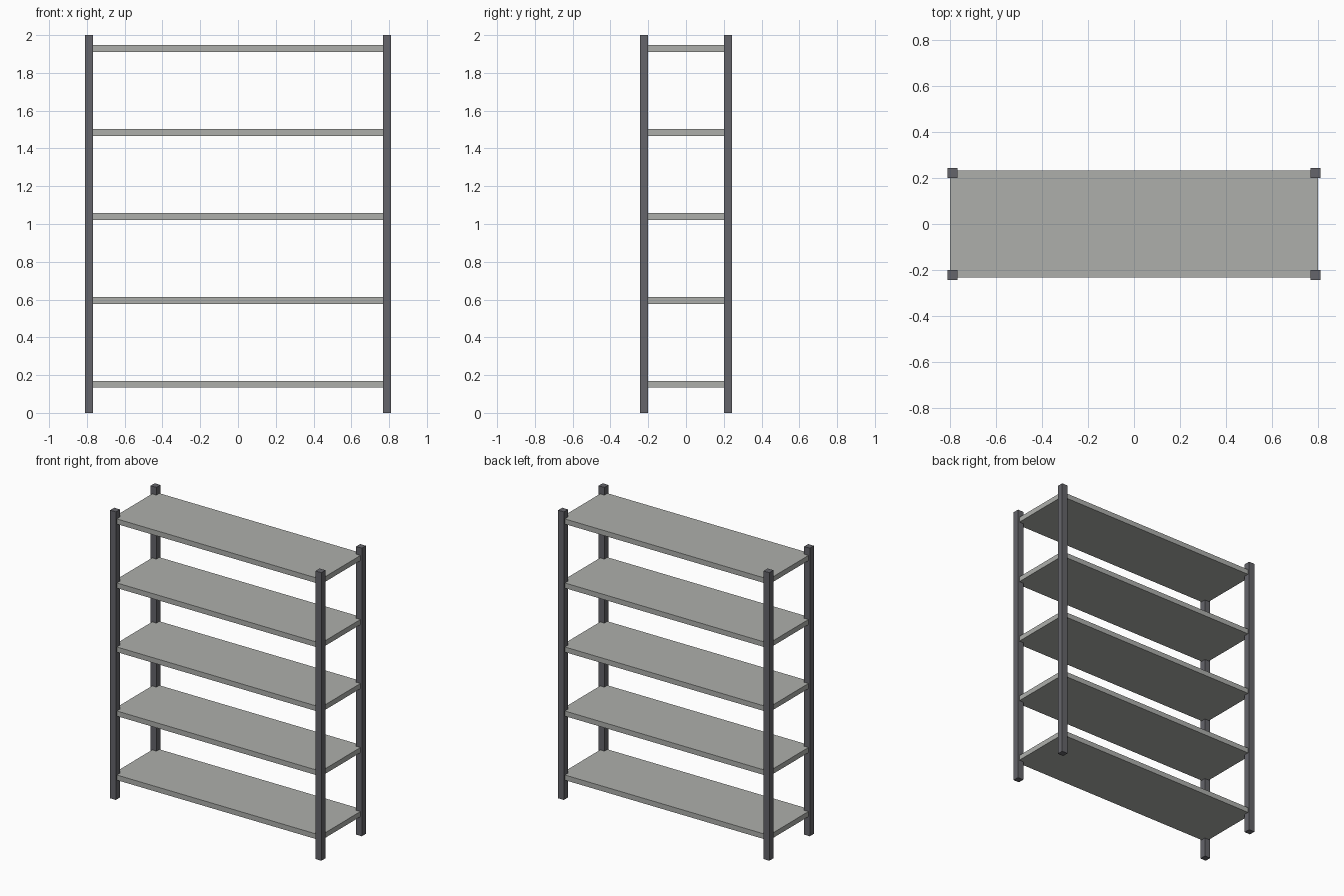
import bpy

if "Cube" in bpy.data.objects:
    bpy.data.objects.remove(bpy.data.objects["Cube"])

U = 2 / 45  # module: post width


def box(name, size, centre, mat):
    bpy.ops.mesh.primitive_cube_add(size=1, location=centre)
    ob = bpy.context.object
    ob.name = name
    ob.scale = size
    bpy.ops.object.transform_apply(location=False, rotation=False, scale=True)
    ob.data.materials.append(mat)
    return ob


def material(name, colour):
    mat = bpy.data.materials.new(name)
    mat.diffuse_color = colour
    mat.use_nodes = True
    mat.node_tree.nodes["Principled BSDF"].inputs["Base Color"].default_value = mat.diffuse_color
    return mat


post_mat = material("dark_steel", (0.13, 0.13, 0.145, 1))
shelf_mat = material("grey_board", (0.42, 0.43, 0.41, 1))

# Four square corner posts
for side, sx in (("left", -1), ("right", 1)):
    for end, sy in (("front", -1), ("back", 1)):
        box(f"{end}_{side}_post", (U, U, 2), (sx * 17.75 * U, sy * 5 * U, 1), post_mat)

# Five evenly spaced boards, let into the posts
for i in range(5):
    box(f"shelf_{i + 1}", (36 * U, 10.5 * U, 0.8 * U), (0, 0, (3.4 + 10 * i) * U), shelf_mat)
